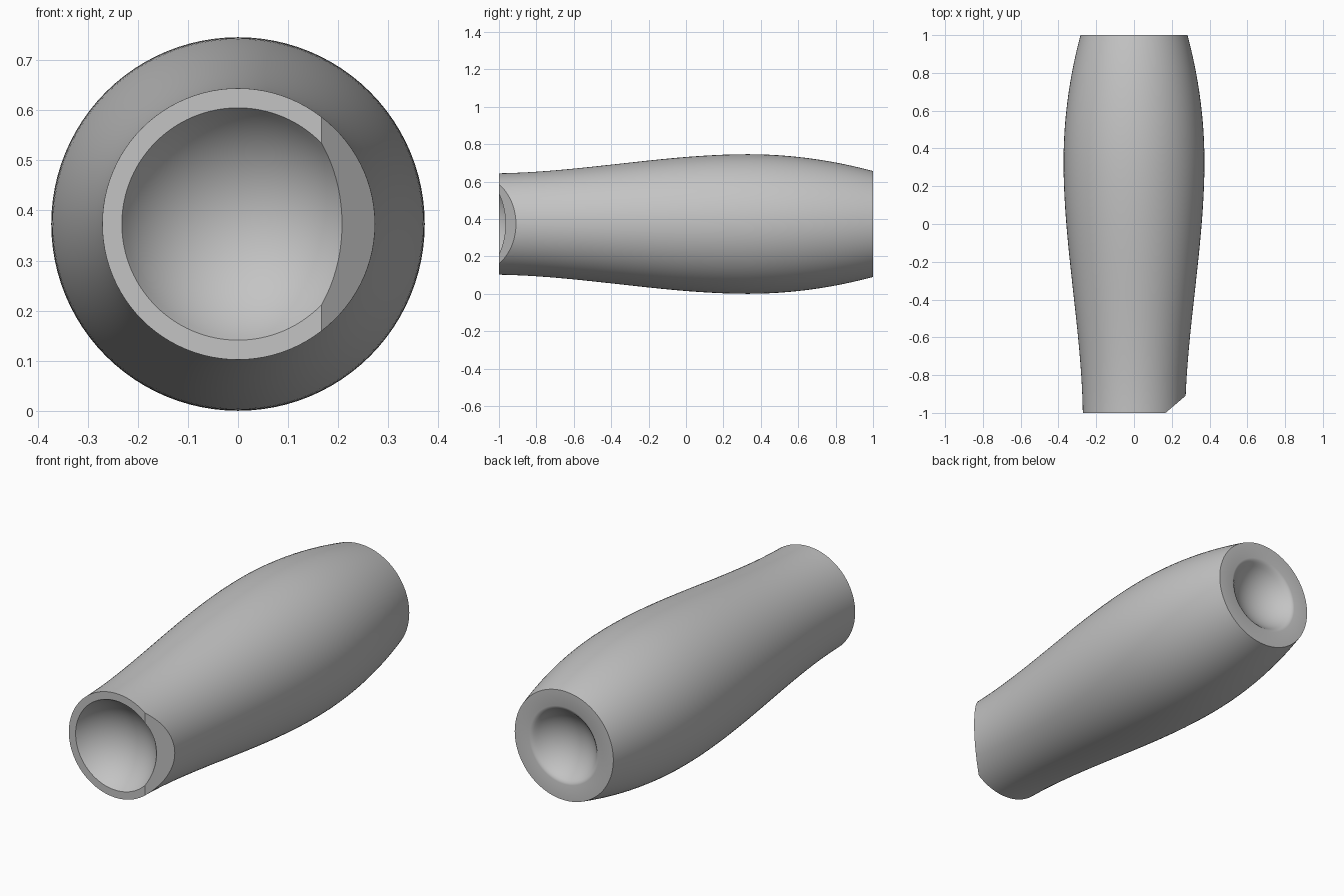
import bpy
import bmesh
import math
from mathutils import Vector, Matrix

cube = bpy.data.objects.get("Cube")
if cube:
    bpy.data.objects.remove(cube)

AXIS_Z = 0.373
STEPS = 96

gray = bpy.data.materials.new("plain_gray")
gray.use_nodes = True
COLOR = (0.55, 0.55, 0.55, 1)
gray.diffuse_color = COLOR
gray.node_tree.nodes["Principled BSDF"].inputs["Base Color"].default_value = COLOR


def grip_radius(y):
    """Slim at the front, swelling to a belly, then narrowing to the back."""
    belly = 0.33
    if y > belly:
        return 0.373 - 0.09 * ((y - belly) / (1 - belly)) ** 2
    t = (y + 1) / (1 + belly)
    ease = 0.9 * t * t * (3 - 2 * t) + 0.1 * (2 * t - t * t)
    return 0.271 + 0.102 * ease


def bowl(mouth, offset, y, inward, n=16):
    """Spherical hollow as (radius, y) points, from its centre to its mouth."""
    size = math.hypot(mouth, offset)
    edge = math.atan2(mouth, offset)
    return [(size * math.sin(edge * i / n),
             y + inward * (size * math.cos(edge * i / n) - offset))
            for i in range(n + 1)]


# Profile: front hollow, outer wall, back face with a soft lip, back hollow
profile = bowl(0.232, 0.135, -1, 1)
profile += [(grip_radius(-1 + i / 24), -1 + i / 24) for i in range(49)]
profile += [(0.2, 1), (0.19, 0.997), (0.182, 0.99)]
profile += reversed(bowl(0.175, 0.14, 0.983, -1))

bm = bmesh.new()
verts = [bm.verts.new((r, y, 0)) for r, y in profile]
edges = [bm.edges.new(pair) for pair in zip(verts, verts[1:])]
bmesh.ops.spin(bm, geom=verts + edges, cent=(0, 0, 0), axis=(0, 1, 0),
               angle=math.tau, steps=STEPS)
bmesh.ops.remove_doubles(bm, verts=bm.verts, dist=0.0001)

# Slanted flat across the model's left side of the front rim
cut = bmesh.ops.bisect_plane(
    bm, geom=bm.verts[:] + bm.edges[:] + bm.faces[:],
    plane_co=(0.167, -1, 0), plane_no=Vector((0.853, -1, 0)).normalized(),
    clear_outer=True)
rim = [e for e in cut["geom_cut"] if isinstance(e, bmesh.types.BMEdge) and e.is_boundary]
bmesh.ops.edgeloop_fill(bm, edges=rim)
bmesh.ops.recalc_face_normals(bm, faces=bm.faces)
bmesh.ops.transform(bm, matrix=Matrix.Translation((0, 0, AXIS_Z)), verts=bm.verts)

mesh = bpy.data.meshes.new("handle_grip")
bm.to_mesh(mesh)
bm.free()
mesh.materials.append(gray)
grip = bpy.data.objects.new("handle_grip", mesh)
bpy.context.collection.objects.link(grip)

bpy.ops.object.select_all(action='DESELECT')
grip.select_set(True)
bpy.context.view_layer.objects.active = grip
bpy.ops.object.shade_smooth_by_angle(angle=math.radians(30))
